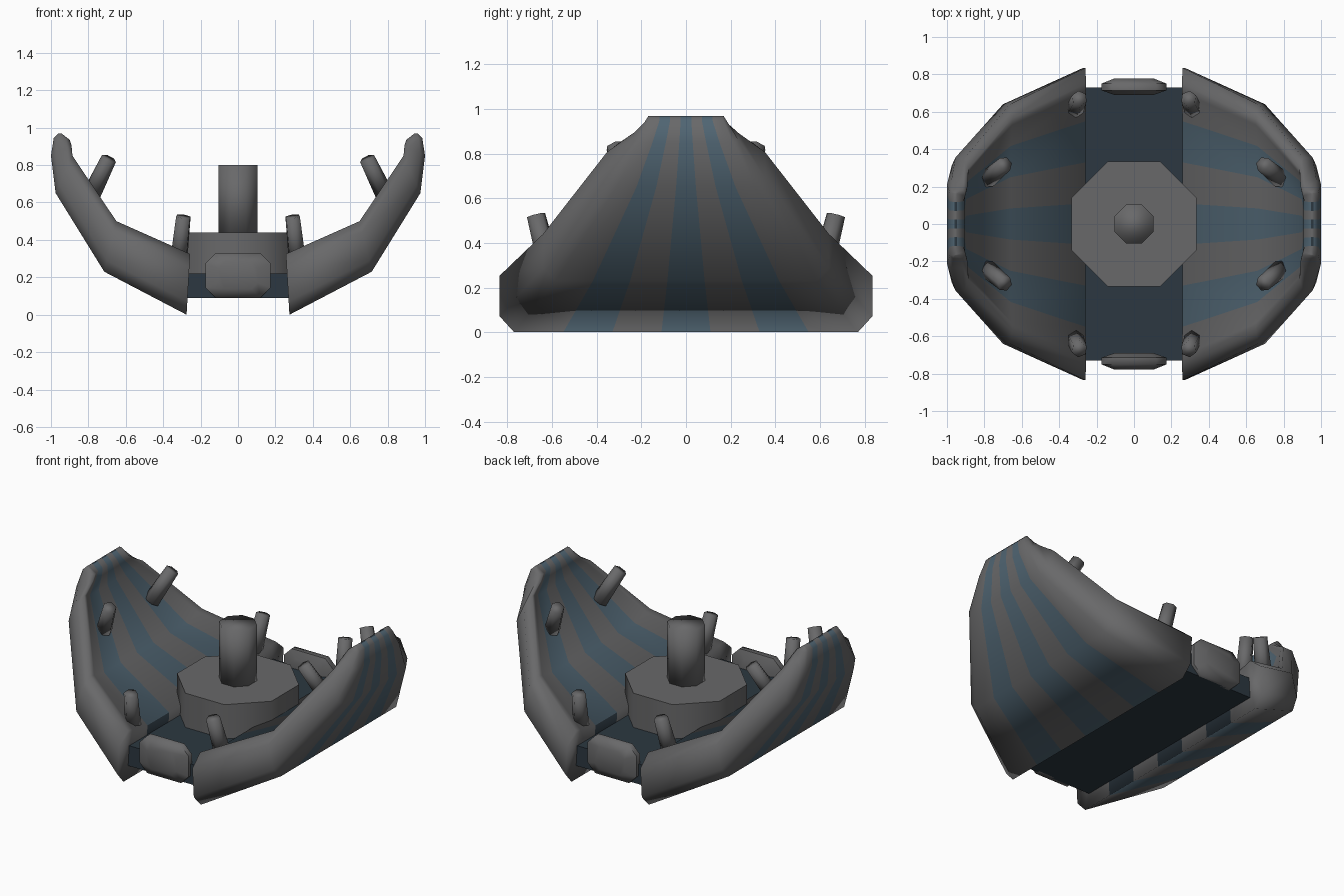
import bpy, bmesh, math
from mathutils import Vector

if "Cube" in bpy.data.objects:
    bpy.data.objects.remove(bpy.data.objects["Cube"])


def material(name, rgb):
    m = bpy.data.materials.new(name)
    m.diffuse_color = (*rgb, 1)
    m.use_nodes = True
    m.node_tree.nodes["Principled BSDF"].inputs["Base Color"].default_value = m.diffuse_color
    return m


GRAY = material("dark gray", (0.14, 0.14, 0.143))
BLUE = material("slate blue", (0.08, 0.13, 0.17))
NAVY = material("deep navy", (0.025, 0.039, 0.052))


def finish(bm, name, mats, angle=40):
    bmesh.ops.recalc_face_normals(bm, faces=bm.faces[:])
    me = bpy.data.meshes.new(name)
    bm.to_mesh(me)
    bm.free()
    ob = bpy.data.objects.new(name, me)
    bpy.context.collection.objects.link(ob)
    for m in mats:
        me.materials.append(m)
    if angle:
        bpy.ops.object.select_all(action='DESELECT')
        ob.select_set(True)
        bpy.context.view_layer.objects.active = ob
        bpy.ops.object.shade_smooth_by_angle(angle=math.radians(angle))
    return ob


def loft(bm, rings):
    """Bridge closed rings of points; returns the vertex rings."""
    vs = [[bm.verts.new(p) for p in r] for r in rings]
    n = len(vs[0])
    for a, b in zip(vs, vs[1:]):
        for i in range(n):
            j = (i + 1) % n
            bm.faces.new((a[i], a[j], b[j], b[i]))
    return vs


# Shell stations: outer skin x, z; rim edge x, z; half width
STATIONS = [
    (0.275, 0.00, 0.256, 0.325, 0.835),
    (0.715, 0.23, 0.65, 0.50, 0.64),
    (0.975, 0.65, 0.885, 0.85, 0.355),
    (1.00, 0.85, 0.89, 0.905, 0.235),
    (0.985, 0.945, 0.90, 0.935, 0.185),
    (0.960, 0.97, 0.945, 0.97, 0.168),
]
COLS = 7


def shell_ring(px, pz, tx, tz, w, side):
    """Thick bowl section: seven columns across with a rounded rim."""
    h = math.hypot(tx - px, tz - pz)
    s = h / 0.325
    wb = w - 0.065 * s
    fl = 0.87 * h
    cols = [wb * (2 * k / COLS - 1) for k in range(COLS + 1)]
    rim = [(w, 0.22 * h), (w, 0.78 * h), (w - 0.085 * s, h),
           (w - 0.13 * s, 0.97 * h)]
    sec = [(y, 0) for y in cols] + rim
    sec += [(y, fl) for y in reversed(cols[1:-1])]
    sec += [(-y, d) for y, d in reversed(rim)]
    return [(side * (px + (tx - px) * d / h), y, pz + (tz - pz) * d / h)
            for y, d in sec]


def shell(name, side):
    bm = bmesh.new()
    rings = loft(bm, [shell_ring(*st, side) for st in STATIONS])
    n = len(rings[0])
    # blue stripes run along every second column, inside and outside
    for f_i, f in enumerate(bm.faces):
        i = f_i % n
        col = i if i < COLS else (17 - i if 11 <= i <= 17 else 0)
        f.material_index = col % 2
    # end faces: the stripe ends are navy
    for r in (rings[0], rings[-1]):
        for k in range(COLS):
            f = bm.faces.new((r[k], r[k + 1], r[17 - k], r[18 - k]))
            f.material_index = 2 * (k % 2)
        bm.faces.new(r[7:12])
        bm.faces.new([r[0]] + r[:17:-1])
    finish(bm, name, (GRAY, BLUE, NAVY), 180)


shell("right_shell", 1)
shell("left_shell", -1)


def prism(name, a, b, r1, r2, sides, mat, angle=0, turn=0.0):
    """Tapered prism from point a to point b."""
    a, b = Vector(a), Vector(b)
    q = (b - a).to_track_quat('Z', 'Y')
    bm = bmesh.new()
    rings = []
    for c, r in ((a, r1), (b, r2)):
        rings.append([c + q @ Vector((r * math.cos(t), r * math.sin(t), 0))
                      for t in (turn + math.tau * i / sides for i in range(sides))])
    for r in loft(bm, rings):
        bm.faces.new(r)
    return finish(bm, name, (mat,), angle)


# Floor slab
bm = bmesh.new()
bmesh.ops.create_cube(bm, size=1)
for v in bm.verts:
    v.co = (v.co.x * 0.54, v.co.y * 1.46, 0.155 + v.co.z * 0.13)
finish(bm, "floor_slab", (NAVY,), 0)

# Octagonal pedestal and post
EIGHTH = math.pi / 8
prism("pedestal", (0, 0, 0.2), (0, 0, 0.44), 0.363, 0.363, 8, GRAY, 60, EIGHTH)
prism("post", (0, 0, 0.43), (0, 0, 0.8), 0.112, 0.112, 8, GRAY, 180, EIGHTH)

# Rounded bumpers on both ends of the slab
OCT = [(0.175, 0.065), (0.12, 0.12), (-0.12, 0.12), (-0.175, 0.065),
       (-0.175, -0.065), (-0.12, -0.12), (0.12, -0.12), (0.175, -0.065)]
for name, sy in (("front_bumper", -1), ("back_bumper", 1)):
    bm = bmesh.new()
    vs = loft(bm, [[(x * k, sy * y, 0.21 + z * k) for x, z in OCT]
                   for y, k in ((0.69, 0.6), (0.715, 1), (0.75, 1), (0.778, 0.6))])
    bm.faces.new(vs[0])
    bm.faces.new(vs[-1])
    finish(bm, name, (GRAY,), 60)

# Pegs inside the shells
for sx, xn in ((1, "right"), (-1, "left")):
    for sy, yn in ((-1, "front"), (1, "back")):
        prism(f"{xn}_{yn}_lower_peg", (sx * 0.318, sy * 0.61, 0.28),
              (sx * 0.292, sy * 0.672, 0.525), 0.05, 0.042, 6, GRAY, 180)
        prism(f"{xn}_{yn}_upper_peg", (sx * 0.785, sy * 0.24, 0.64),
              (sx * 0.69, sy * 0.32, 0.835), 0.05, 0.042, 6, GRAY, 180)
